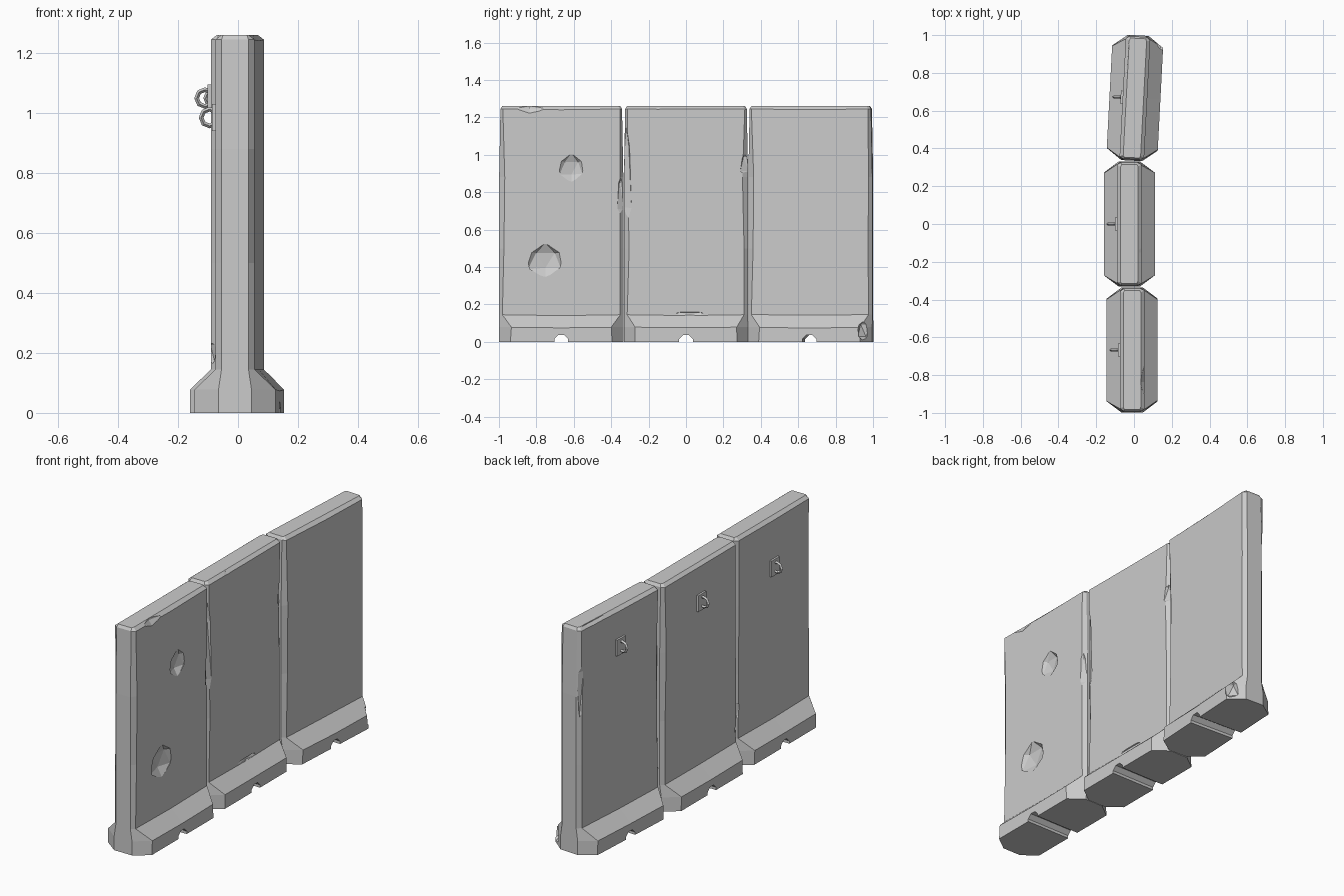
import bpy, bmesh, math, random
from mathutils import Matrix, Vector

if "Cube" in bpy.data.objects:
    bpy.data.objects.remove(bpy.data.objects["Cube"])

random.seed(4)


def make_object(name, bm):
    bmesh.ops.recalc_face_normals(bm, faces=bm.faces)
    mesh = bpy.data.meshes.new(name)
    bm.to_mesh(mesh)
    bm.free()
    obj = bpy.data.objects.new(name, mesh)
    bpy.context.collection.objects.link(obj)
    return obj


def slab(name):
    """Concrete wall with flared foot, lofted from worn octagonal rings."""
    bm = bmesh.new()
    # z, end half-width, half-length, side half-width, side half-length, wear
    levels = [(0, .055, .332, .135, .272, 0), (.078, .055, .332, .135, .272, .006),
              (.145, .045, .332, .065, .316, .006), (.5, .045, .332, .065, .316, .012),
              (.88, .045, .332, .065, .316, .016), (1.245, .045, .325, .065, .316, .008),
              (1.26, .04, .316, .046, .308, .006)]
    rings = []
    for z, e, H, s, h, wear in levels:
        w = lambda: random.uniform(0, wear)
        pts = [(e, -H), (s, -h + w()), (s, 0), (s, h - w()), (e, H),
               (-e, H), (-s, h - w()), (-s, 0), (-s, -h + w()), (-e, -H)]
        ring = []
        for i, (x, y) in enumerate(pts):
            drop = w() if i in (2, 7) and z < 1.25 else 0
            ring.append(bm.verts.new((x, y, z - drop)))
        rings.append(ring)
    for a, b in zip(rings, rings[1:]):
        for i in range(10):
            j = (i + 1) % 10
            bm.faces.new((a[i], a[j], b[j], b[i]))
    bm.faces.new(rings[0][::-1])
    bm.faces.new(rings[-1])
    return make_object(name, bm)


def cut(obj, bm):
    cutter = make_object("cutter", bm)
    cutter.hide_render = True
    mod = obj.modifiers.new("cut", 'BOOLEAN')
    mod.operation, mod.solver, mod.object = 'DIFFERENCE', 'EXACT', cutter
    bpy.context.view_layer.objects.active = obj
    bpy.ops.object.modifier_apply(modifier=mod.name)
    bpy.data.objects.remove(cutter)


def drain_cutter():
    bm = bmesh.new()
    bmesh.ops.create_cone(bm, cap_ends=True, segments=8, radius1=.04, radius2=.04, depth=.4,
                          matrix=Matrix.Rotation(math.pi / 2, 4, 'Y') @ Matrix.Rotation(math.pi / 8, 4, 'Z'))
    return bm


def chip_cutter(center, size):
    bm = bmesh.new()
    bmesh.ops.create_icosphere(bm, subdivisions=1, radius=1)
    for v in bm.verts:
        k = random.uniform(.88, 1.1)
        v.co = Vector(c + s * k * q for c, s, q in zip(center, size, v.co))
    return bm


def hanger(name, z):
    """Small plate with a lifting ring on the back of a slab."""
    bm = bmesh.new()
    bmesh.ops.create_cube(bm, size=1, matrix=Matrix.Translation((-.068, 0, z))
                          @ Matrix.Diagonal((.016, .07, .09, 1)))
    plate = make_object(name + "_plate", bm)
    bpy.ops.mesh.primitive_torus_add(major_segments=8, minor_segments=4, major_radius=.028,
                                     minor_radius=.008, location=(-.085, 0, z),
                                     rotation=(math.pi / 2, 0, 0))
    ring = bpy.context.object
    ring.name = name + "_ring"
    return [plate, ring]


# placement: x, y, turn about z, hanger height, chips (centre, size)
slabs = [
    (-.01, -.667, 0, .985, [((.068, .055, .93), (.03, .075, .08)),
                            ((.068, -.085, .435), (.035, .1, .095)),
                            ((.07, -.17, 1.27), (.03, .1, .05)),
                            ((.075, .335, .78), (.03, .04, .15)),
                            ((-.075, .33, .3), (.03, .03, .08))]),
    (-.025, 0, 0, 1.05, [((.075, .335, .95), (.035, .05, .08)),
                         ((.075, -.335, .88), (.035, .05, .36)),
                         ((.075, -.15, 1.27), (.03, .2, .035)),
                         ((.075, .02, .15), (.02, .1, .015)),
                         ((-.075, -.335, .2), (.03, .04, .06))]),
    (.005, .667, -3, 1.05, [((.13, .3, .06), (.05, .05, .07)),
                            ((-.07, .2, 1.27), (.03, .15, .03)),
                            ((-.075, .335, .9), (.03, .04, .25))]),
]

for n, (x, y, turn, hz, chips) in enumerate(slabs, 1):
    wall = slab(f"barrier_slab_{n}")
    cut(wall, drain_cutter())
    for center, size in chips:
        cut(wall, chip_cutter(center, size))
    place = Matrix.Translation((x, y, 0)) @ Matrix.Rotation(math.radians(turn), 4, 'Z')
    parts = [wall] + hanger(f"hanger_{n}", hz)
    bpy.context.view_layer.update()
    for part in parts:
        part.matrix_world = place @ part.matrix_world
